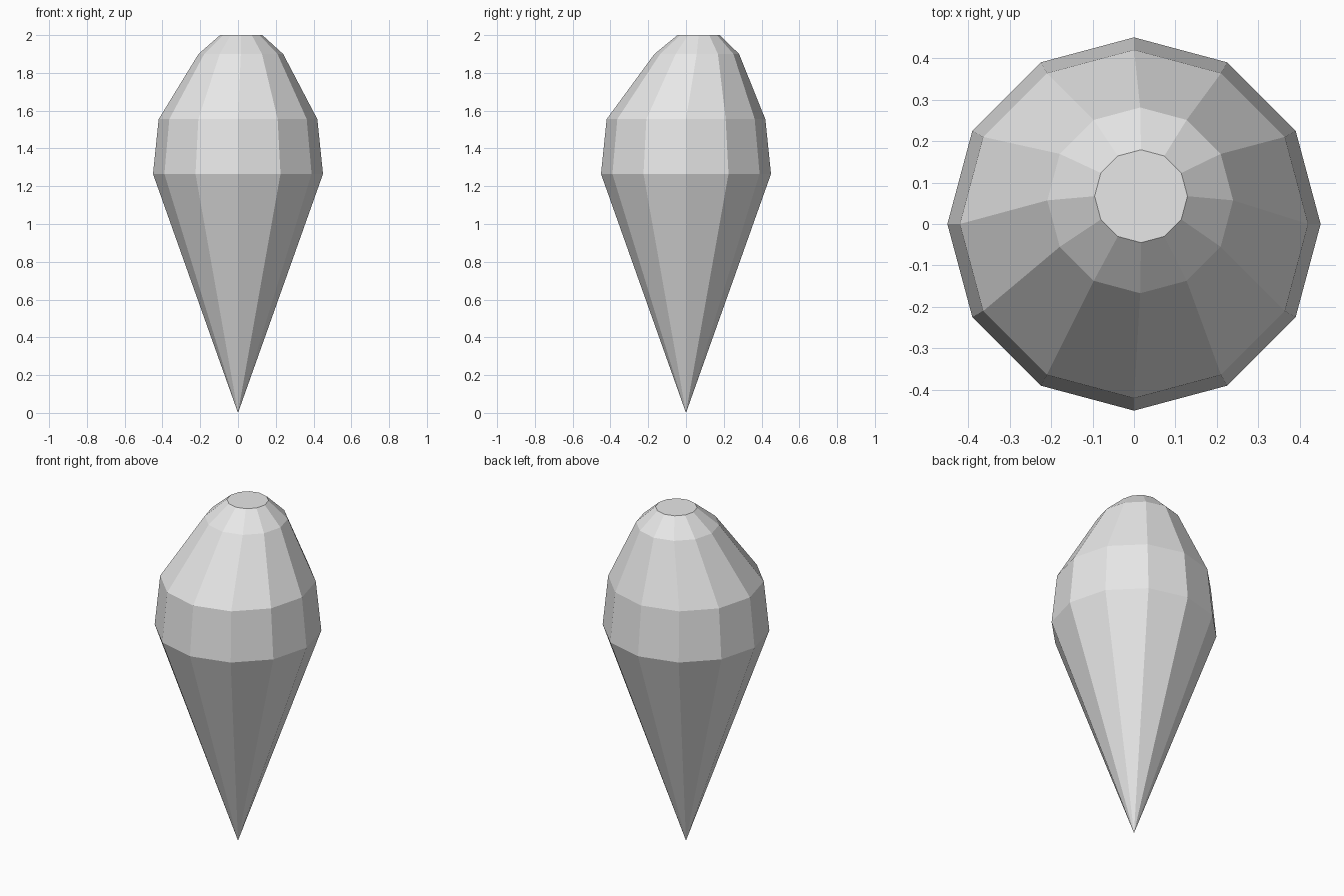
import bpy
import bmesh
from math import cos, sin, tau

cube = bpy.data.objects.get("Cube")
if cube:
    bpy.data.objects.remove(cube, do_unlink=True)

SIDES = 12

grey = bpy.data.materials.new("light_grey")
grey.use_nodes = True
colour = (0.8, 0.8, 0.8, 1.0)
grey.diffuse_color = colour
grey.node_tree.nodes["Principled BSDF"].inputs["Base Color"].default_value = colour

# Rings from the widest level up to the flat cap: centre x, centre y, z, radius
RINGS = [
    (0, 0, 1.265, 0.45),
    (0, 0, 1.555, 0.42),
    (0.015, 0.057, 1.9, 0.224),
    (0.017, 0.067, 2.0, 0.112),
]


def add_ring(bm, cx, cy, z, radius):
    angles = [tau * i / SIDES for i in range(SIDES)]
    return [bm.verts.new((cx + radius * cos(a), cy + radius * sin(a), z)) for a in angles]


bm = bmesh.new()
tip = bm.verts.new((0, 0, 0))
rings = [add_ring(bm, *ring) for ring in RINGS]

# Long tapering point
for i in range(SIDES):
    bm.faces.new((tip, rings[0][(i + 1) % SIDES], rings[0][i]))

# Faceted bands of the rounded, slightly leaning head
for low, high in zip(rings, rings[1:]):
    for i in range(SIDES):
        j = (i + 1) % SIDES
        bm.faces.new((low[i], low[j], high[j], high[i]))

# Flat cap
bm.faces.new(rings[-1])
bmesh.ops.recalc_face_normals(bm, faces=bm.faces)

mesh = bpy.data.meshes.new("faceted_spike")
bm.to_mesh(mesh)
bm.free()
mesh.materials.append(grey)
spike = bpy.data.objects.new("faceted_spike", mesh)
bpy.context.collection.objects.link(spike)
